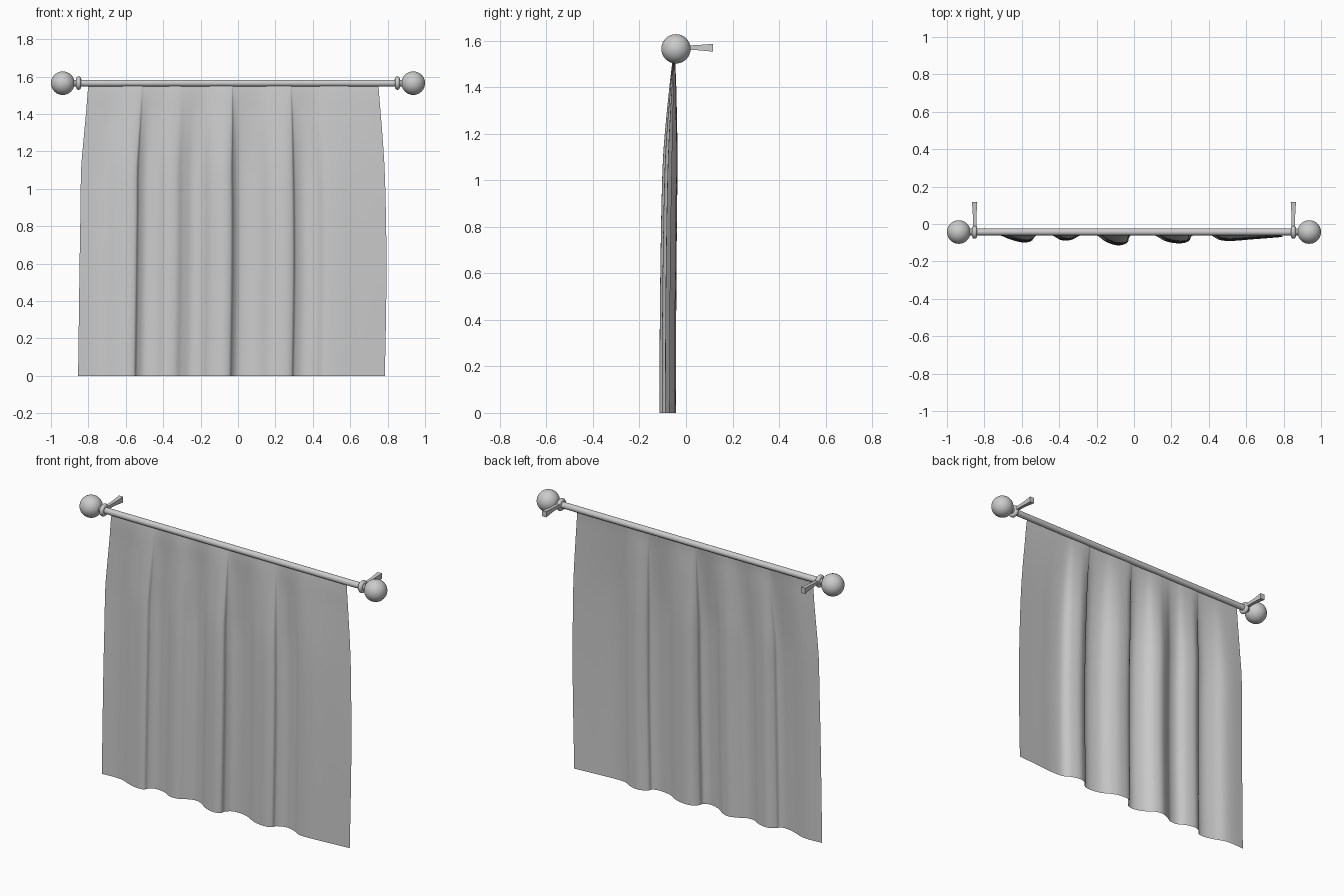
import bpy, math
from mathutils import Vector

if "Cube" in bpy.data.objects:
    bpy.data.objects.remove(bpy.data.objects["Cube"])

ROD_Y, ROD_Z = -0.043, 1.565


def finish(name, angle=40):
    ob = bpy.context.object
    ob.name = name
    bpy.ops.object.shade_smooth_by_angle(angle=math.radians(angle))
    return ob


def spline(points, t):
    # Catmull-Rom through the points, t in 0..1
    n = len(points) - 1
    i = min(int(t * n), n - 1)
    u = t * n - i
    p = [Vector(points[min(max(i + k, 0), n)]) for k in (-1, 0, 1, 2)]
    return 0.5 * (2 * p[1] + (p[2] - p[0]) * u
                  + (2 * p[0] - 5 * p[1] + 4 * p[2] - p[3]) * u ** 2
                  + (3 * p[1] - p[0] - 3 * p[2] + p[3]) * u ** 3)


# rod
bpy.ops.mesh.primitive_cylinder_add(vertices=24, radius=0.018, depth=1.8,
                                    location=(0, ROD_Y, ROD_Z), rotation=(0, math.pi / 2, 0))
finish("rod")

for side, s in (("left", -1), ("right", 1)):
    # ball finial
    bpy.ops.mesh.primitive_uv_sphere_add(segments=32, ring_count=20, radius=0.063,
                                         location=(s * 0.937, ROD_Y, ROD_Z),
                                         rotation=(0, math.pi / 2, 0))
    finish(side + "_finial")
    # bracket ring around the rod
    bpy.ops.mesh.primitive_torus_add(major_segments=28, minor_segments=12, major_radius=0.023,
                                     minor_radius=0.013, location=(s * 0.852, ROD_Y, ROD_Z),
                                     rotation=(0, math.pi / 2, 0))
    finish(side + "_bracket_ring")
    # flared square bracket arm reaching back to the wall
    mesh = bpy.data.meshes.new(side + "_bracket_arm")
    verts = []
    for y, w, h in ((-0.015, 0.009, 0.009), (0.05, 0.010, 0.011), (0.117, 0.014, 0.017)):
        verts += [(s * 0.852 + a * w, y, ROD_Z + 0.005 + b * h)
                  for a, b in ((-1, -1), (1, -1), (1, 1), (-1, 1))]
    faces = [(r + k, r + (k + 1) % 4, r + 4 + (k + 1) % 4, r + 4 + k)
             for r in (0, 4) for k in range(4)]
    faces += [(3, 2, 1, 0), (8, 9, 10, 11)]
    mesh.from_pydata(verts, [], faces)
    bpy.context.collection.objects.link(bpy.data.objects.new(side + "_bracket_arm", mesh))

# curtain: hem outline in plan, fading to nearly straight at the rod
hem = [(-.855, -.060), (-.78, -.055), (-.72, -.060), (-.66, -.083), (-.60, -.098), (-.557, -.094),
       (-.54, -.070), (-.50, -.050), (-.44, -.060), (-.39, -.086), (-.34, -.086), (-.30, -.065),
       (-.25, -.048), (-.20, -.060), (-.15, -.095), (-.09, -.114), (-.045, -.104), (-.033, -.073),
       (0, -.047), (.06, -.045), (.11, -.060), (.17, -.092), (.24, -.104), (.285, -.094),
       (.30, -.068), (.35, -.048), (.41, -.060), (.46, -.086), (.53, -.090), (.62, -.083),
       (.70, -.077), (.785, -.070)]
# by height: z, left edge, right edge, mid-depth, fold strength
rows = [(0, -.855, .785, -.075, 1), (.3, -.851, .791, -.074, 1), (.6, -.847, .794, -.072, .98),
        (.9, -.842, .790, -.068, .95), (1.1, -.839, .784, -.064, .88), (1.25, -.827, .775, -.060, .68),
        (1.4, -.813, .763, -.055, .42), (1.5, -.805, .755, -.052, .2), (1.56, -.80, .75, -.048, .08)]
NU, NV = 186, 36
verts = []
for j in range(NV + 1):
    z, left, right, mid, fold = spline(rows, j / NV)
    for i in range(NU + 1):
        p = spline(hem, i / NU)
        x = left + (p[0] + .855) / 1.64 * (right - left)
        verts.append((x, mid + (p[1] + .075) * fold, z))
faces = []
for j in range(NV):
    for i in range(NU):
        a = j * (NU + 1) + i
        faces.append((a, a + 1, a + NU + 2, a + NU + 1))
mesh = bpy.data.meshes.new("curtain")
mesh.from_pydata(verts, [], faces)
mesh.shade_smooth()
bpy.context.collection.objects.link(bpy.data.objects.new("curtain", mesh))
